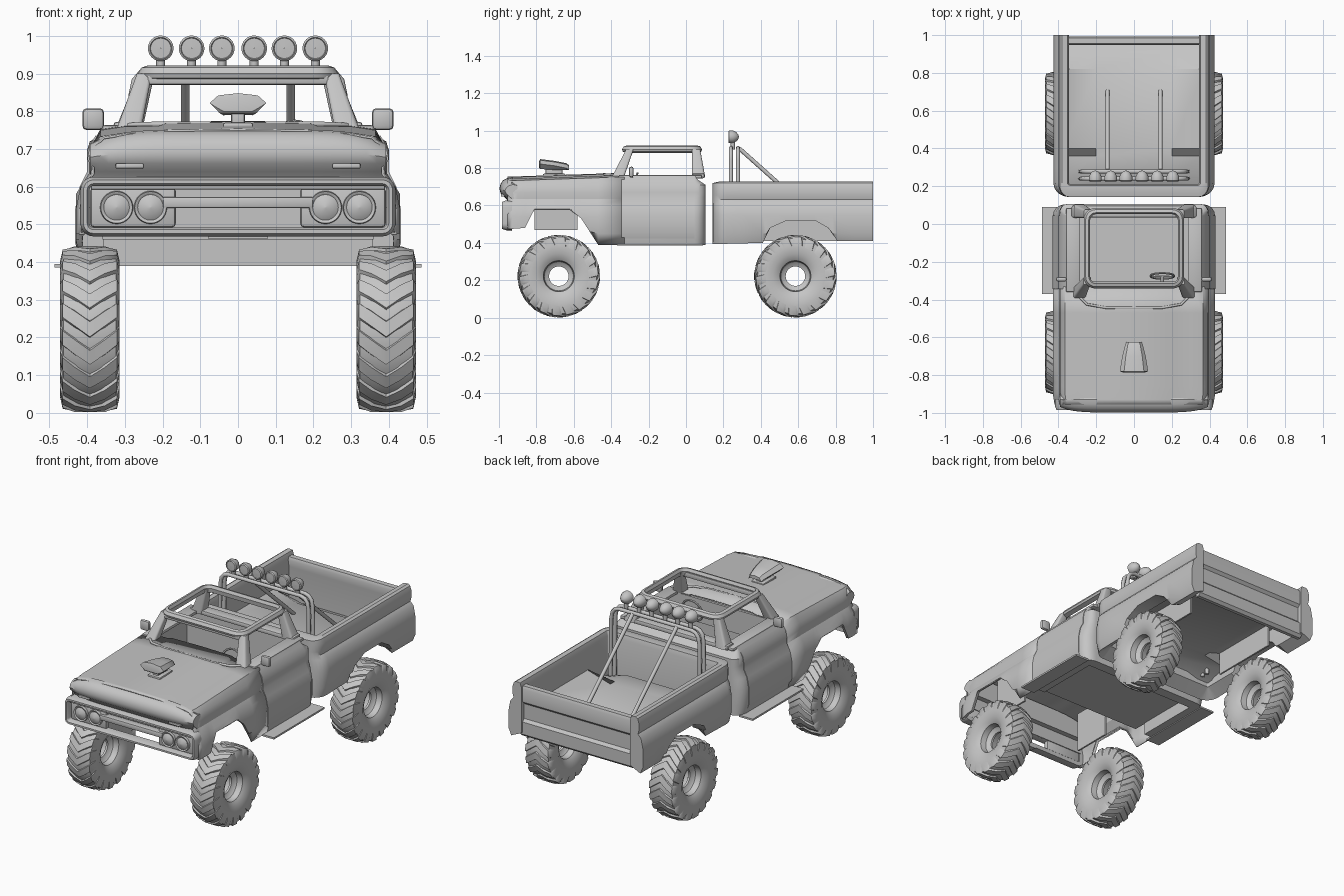
import bpy, bmesh
from math import sin, cos, pi
from mathutils import Vector

if "Cube" in bpy.data.objects:
    bpy.data.objects.remove(bpy.data.objects["Cube"])

grey = bpy.data.materials.new("plain grey")
grey.use_nodes = True
grey.diffuse_color = (0.56, 0.56, 0.56, 1)
grey.node_tree.nodes["Principled BSDF"].inputs["Base Color"].default_value = grey.diffuse_color


def finish(name, bm, angle=0.6):
    bmesh.ops.recalc_face_normals(bm, faces=bm.faces)
    me = bpy.data.meshes.new(name)
    bm.to_mesh(me)
    bm.free()
    me.materials.append(grey)
    me.shade_smooth()
    me.set_sharp_from_angle(angle=angle)
    ob = bpy.data.objects.new(name, me)
    bpy.context.scene.collection.objects.link(ob)
    return ob


def add_loft(bm, rings, closed=True, caps=True, wrap=False):
    vs = [[bm.verts.new(p) for p in ring] for ring in rings]
    n, m = len(vs), len(vs[0])
    for i in range(n if wrap else n - 1):
        a, b = vs[i], vs[(i + 1) % n]
        for j in range(m if closed else m - 1):
            k = (j + 1) % m
            bm.faces.new((a[j], a[k], b[k], b[j]))
    if caps and closed and not wrap:
        bm.faces.new(vs[0])
        bm.faces.new(vs[-1])


def loft(name, rings, **kw):
    bm = bmesh.new()
    add_loft(bm, rings, **kw)
    return finish(name, bm)


def box(name, lo, hi, bevel=0.0):
    bm = bmesh.new()
    bmesh.ops.create_cube(bm, size=1)
    for v in bm.verts:
        v.co = [l + (h - l) * (c + 0.5) for l, h, c in zip(lo, hi, v.co)]
    if bevel:
        bmesh.ops.bevel(bm, geom=bm.edges[:], offset=bevel, segments=2, affect='EDGES', profile=0.5)
    return finish(name, bm)


def side_box(name, x0, x1, y, z, bevel=0.0):
    for side, s in (("left", 1), ("right", -1)):
        a, b = sorted((s * x0, s * x1))
        box(f"{side}_{name}", (a, y[0], z[0]), (b, y[1], z[1]), bevel)


def lathe_rings(profile, loc, axis, n):
    rings = []
    for i in range(n):
        t = 2 * pi * i / n
        rings.append([Vector(loc) + (Vector((a, r * cos(t), r * sin(t))) if axis == "x"
                      else Vector((r * cos(t), a, r * sin(t)))) for a, r in profile])
    return rings


def tube(name, pts, radius):
    cu = bpy.data.curves.new(name, 'CURVE')
    cu.dimensions, cu.bevel_depth, cu.bevel_resolution, cu.use_fill_caps = '3D', radius, 2, True
    sp = cu.splines.new('POLY')
    sp.points.add(len(pts) - 1)
    for p, q in zip(sp.points, pts):
        p.co = (*q, 1)
    cu.materials.append(grey)
    bpy.context.scene.collection.objects.link(bpy.data.objects.new(name, cu))


def rounded_rect(u0, u1, v0, v1, r, seg=5):
    pts = []
    for k, (cu, cv) in enumerate(((u1 - r, v1 - r), (u0 + r, v1 - r), (u0 + r, v0 + r), (u1 - r, v0 + r))):
        for i in range(seg + 1):
            t = (k + i / seg) * pi / 2
            pts.append((cu + r * cos(t), cv + r * sin(t)))
    return pts


def arch(y, stops):
    for (y0, z0), (y1, z1) in zip(stops, stops[1:]):
        if y0 <= y <= y1:
            return z0 + (z1 - z0) * (y - y0) / (y1 - y0)
    return stops[-1][1]


def u_sweep(name, half, ys, turn, s, r, section, stops):
    """Sweep a wall section round a U; its outer shape flattens across the closed end."""
    path = [(half, y, 1, 0) for y in ys]
    for i in range(7):
        t = i * pi / 12
        path.append((half - r + r * cos(t), turn - s * r + s * r * sin(t), cos(t), s * sin(t)))
    path += [(-x, y, -nx, ny) for x, y, nx, ny in reversed(path)]
    rings = []
    for x, y, nx, ny in path:
        flat = [(d * nx * nx if d > -0.03 else d, z) for d, z in section]
        rings.append([(x + d * nx, y + d * ny, max(z, arch(y, stops))) for d, z in flat])
    return loft(name, rings)


# Wheels: lathed tyre on a deep open rim, and chevron lugs
half_tyre = [(0.006, 0.052), (0.014, 0.07), (0.022, 0.078), (0.054, 0.083), (0.06, 0.092), (0.074, 0.12),
             (0.077, 0.17), (0.07, 0.202), (0.03, 0.213)]
tyre = half_tyre + [(-x, r) for x, r in reversed(half_tyre)]
lug = [(0, 0, 0.221), (0.04, 0.13, 0.22), (0.072, 0.24, 0.211), (0.079, 0.28, 0.18)]
for end, y in (("front", -0.68), ("rear", 0.585)):
    for side, x in (("left", 0.393), ("right", -0.393)):
        hub = Vector((x, y, 0.222))
        bm = bmesh.new()
        add_loft(bm, lathe_rings(tyre, hub, "x", 48), wrap=True)
        for k in range(36):
            s, base = (1, -1)[k % 2], 2 * pi * (k // 2) / 18
            rings = []
            for u, off, top in lug:
                corners = ((-0.13, top - 0.02), (-0.09, top), (0.09, top), (0.13, top - 0.02))
                rings.append([hub + Vector((s * u, -r * cos(base + off + w), r * sin(base + off + w)))
                              for w, r in corners])
            add_loft(bm, rings)
        finish(f"{end}_{side}_wheel", bm)

# Front clip: hood, fenders and cowl with wheel arches
half_clip = [(0.415, 0.39), (0.43, 0.45), (0.43, 0.54), (0.418, 0.60), (0.395, 0.635), (0.396, 0.67),
             (0.388, 0.71), (0.365, 0.738), (0.30, 0.748), (0.21, 0.75), (0.19, 0.757), (0, 0.76)]
clip = half_clip + [(-x, z) for x, z in reversed(half_clip[:-1])]
front_arch = [(-1, 0.47), (-0.86, 0.48), (-0.81, 0.58), (-0.62, 0.58), (-0.56, 0.53), (-0.47, 0.39), (0.2, 0.39)]
rings = []
for y in (-0.955, -0.93, -0.9, -0.86, -0.835, -0.81, -0.7, -0.62, -0.59, -0.56, -0.515, -0.47, -0.33):
    rise = 0.02 * (y + 0.95) / 0.6 - 0.006
    taper = 1 - 0.4 * max(0, -0.9 - y)
    rings.append([(x * taper, y, max(z, arch(y, front_arch)) + (rise if z > 0.73 else 0)) for x, z in clip])
shell = loft("front_fenders_and_hood", rings, closed=False)
thick = shell.modifiers.new("thickness", 'SOLIDIFY')
thick.thickness = 0.006

# Rolled nose of the hood
nose = [(-0.90, 0.735), (-0.93, 0.751), (-0.955, 0.747), (-0.978, 0.735), (-0.992, 0.715), (-0.998, 0.69),
        (-0.99, 0.662), (-0.965, 0.64), (-0.95, 0.62), (-0.90, 0.62)]
rings = []
for i in range(-16, 17):
    k = abs(i / 16) ** 6
    rings.append([(0.392 * i / 16, y + (0.03 * k if y < -0.94 else 0), z - 0.4 * k * max(0, z - 0.66))
                  for y, z in nose])
loft("hood_nose", rings)
side_box("nose_vent", 0.25, 0.325, (-0.99, -0.96), (0.648, 0.662), 0.004)

# Grille surround, bars and headlights, open below the main bar
frame = []
for inset, y in ((0, -0.93), (0, -0.965), (0.008, -0.985), (0.018, -0.985), (0.024, -0.975), (0.024, -0.93)):
    frame.append([(x, y, z) for x, z in
                  rounded_rect(-0.418 + inset, 0.418 - inset, 0.468 + inset, 0.626 - inset, 0.035 - inset)])
loft("grille_surround", frame, wrap=True)
box("grille_back", (-0.4, -0.932, 0.545), (0.4, -0.925, 0.615))
box("grille_bar", (-0.2, -0.972, 0.543), (0.2, -0.93, 0.573), 0.006)
box("grille_upper_bar", (-0.39, -0.97, 0.592), (0.39, -0.93, 0.604), 0.004)
box("lower_valance", (-0.08, -0.96, 0.463), (0.08, -0.93, 0.472))
side_box("headlight_panel", 0.165, 0.392, (-0.958, -0.93), (0.492, 0.598), 0.01)
lamp = [(-0.022, 0.0005), (-0.019, 0.02), (-0.01, 0.034), (-0.012, 0.036), (-0.014, 0.042), (0, 0.044)]
for i, x in enumerate((-0.322, -0.232, 0.232, 0.322)):
    loft(f"headlight_{i + 1}", lathe_rings(lamp, (x, -0.957, 0.545), "y", 28), closed=False, wrap=True)

# Inner wheel wells, firewall and dashboard
side_box("front_inner_well", 0.28, 0.29, (-0.81, -0.58), (0.47, 0.70))
side_box("rear_inner_well", 0.27, 0.28, (0.40, 0.81), (0.41, 0.54))
box("firewall", (-0.36, -0.42, 0.47), (0.36, -0.41, 0.74))
box("dashboard", (-0.36, -0.345, 0.62), (0.36, -0.33, 0.755))

# Cab tub, doors, floor and running boards
cab_wall = [(0, 0.39), (0.014, 0.45), (0.014, 0.54), (0.002, 0.60), (-0.018, 0.64), (-0.018, 0.67),
            (-0.025, 0.71), (-0.042, 0.738), (-0.055, 0.757), (-0.06, 0.757), (-0.06, 0.39)]
u_sweep("cab_tub", 0.415, (-0.335, -0.15), 0.105, 1, 0.06, cab_wall, [(-1, 0.39), (1, 0.39)])
for side, s in (("left", 1), ("right", -1)):
    loft(f"{side}_door", [[(s * (0.418 + d), y, max(z, 0.41)) for d, z in cab_wall[:8]]
                          for y in (-0.345, 0.045)])
    loft(f"{side}_mirror_arm", [[(s * (x + a), -0.29 + b, z)
                                 for a, b in rounded_rect(-0.006, 0.006, -0.006, 0.006, 0.003, 2)]
                                for x, z in ((0.35, 0.735), (0.37, 0.765))])
box("cab_floor", (-0.36, -0.415, 0.46), (0.36, 0.06, 0.47))
side_box("belt_sill", 0.285, 0.36, (-0.36, 0.085), (0.745, 0.763), 0.006)
box("rear_window_sill", (-0.33, 0.035, 0.745), (0.33, 0.098, 0.772), 0.008)
side_box("running_board", 0.40, 0.487, (-0.37, 0.09), (0.385, 0.395))
side_box("mirror", 0.355, 0.413, (-0.305, -0.28), (0.75, 0.808), 0.012)

# Open roof frame on tapered pillars
roof = []
for inset, z in ((0, 0.888), (-0.004, 0.9), (0.006, 0.916), (0.022, 0.921), (0.03, 0.905), (0.026, 0.88)):
    roof.append([(x, y, z) for x, y in
                 rounded_rect(-0.262 + inset, 0.262 - inset, -0.338 + inset, 0.082 - inset, 0.06 - inset)])
loft("roof_frame", roof, wrap=True)
box("windshield_header", (-0.24, -0.33, 0.87), (0.24, -0.305, 0.9), 0.006)
for side, s in (("left", 1), ("right", -1)):
    for name, low, high in (("windshield", (0.29, -0.365, 0.75, 0.033), (0.248, -0.3, 0.9, 0.02)),
                            ("rear", (0.29, 0.067, 0.75, 0.036), (0.243, 0.054, 0.9, 0.022))):
        loft(f"{side}_{name}_pillar", [[(s * x + a, y + b, z) for a, b in rounded_rect(-w, w, -w, w, w * 0.4, 3)]
                                       for x, y, z, w in (low, high)])
tube("windshield_base", [(-0.29, -0.385, 0.762), (-0.25, -0.425, 0.765), (-0.15, -0.443, 0.766),
                         (0.15, -0.443, 0.766), (0.25, -0.425, 0.765), (0.29, -0.385, 0.762)], 0.007)

# Steering wheel and column
loft("steering_wheel", [[(0.15 + (0.062 + 0.006 * cos(v)) * cos(u), -0.275 + 0.006 * sin(v) + 0.015 * sin(u),
                          0.71 + (0.062 + 0.006 * cos(v)) * sin(u)) for v in (i * pi / 3 for i in range(6))]
                        for u in (2 * pi * i / 28 for i in range(28))], wrap=True)
tube("steering_column", [(0.15, -0.275, 0.71), (0.15, -0.34, 0.69)], 0.01)
tube("steering_spoke", [(0.09, -0.275, 0.71), (0.21, -0.275, 0.71)], 0.006)

# Hood scoop on its intake
scoop = []
for y, top, w, low in ((-0.785, 0.838, 0.06, 0.80), (-0.78, 0.848, 0.075, 0.795), (-0.7, 0.838, 0.062, 0.79),
                       (-0.64, 0.826, 0.047, 0.79), (-0.625, 0.815, 0.04, 0.795)):
    scoop.append([(x * w, y, z) for x, z in ((-0.65, low), (-1, top - 0.026), (-0.7, top - 0.006), (0, top),
                                            (0.7, top - 0.006), (1, top - 0.026), (0.65, low))])
loft("hood_scoop", scoop)
box("intake_neck", (-0.018, -0.75, 0.75), (0.018, -0.66, 0.80), 0.006)
box("intake_base", (-0.04, -0.765, 0.755), (0.04, -0.645, 0.77), 0.006)

# Cargo bed walls, floor sloping up over the wheels, and tailgate
bed_wall = [(-0.005, 0.395), (0.012, 0.45), (0.012, 0.55), (0, 0.61), (-0.02, 0.632), (-0.014, 0.655),
            (-0.014, 0.695), (-0.022, 0.72), (-0.035, 0.728), (-0.062, 0.726), (-0.07, 0.70), (-0.07, 0.44)]
rear_arch = [(0, 0.39), (0.41, 0.40), (0.45, 0.48), (0.54, 0.52), (0.69, 0.52), (0.76, 0.48), (0.81, 0.41), (1, 0.41)]
u_sweep("bed_walls", 0.415, (1.0, 0.9, 0.81, 0.785, 0.76, 0.725, 0.69, 0.62, 0.54, 0.495, 0.45, 0.43, 0.41, 0.3),
        0.143, -1, 0.075, bed_wall, rear_arch)
rings = []
for y, mid, edge in ((0.18, 0.47, 0.47), (0.26, 0.53, 0.48), (0.36, 0.53, 0.5), (0.4, 0.53, 0.58),
                     (0.82, 0.53, 0.58), (0.91, 0.48, 0.47), (0.96, 0.46, 0.46)):
    top = [(-0.37, edge), (-0.2, mid), (0.2, mid), (0.37, edge)]
    rings.append([(x, y, z) for x, z in top] + [(x, y, z - 0.01) for x, z in reversed(top)])
loft("bed_floor", rings)
gate = [(0.975, 0.415), (0.99, 0.43), (0.99, 0.50), (0.975, 0.515), (0.975, 0.60), (0.99, 0.615), (0.992, 0.69),
        (0.985, 0.706), (0.955, 0.706), (0.948, 0.69), (0.955, 0.65), (0.955, 0.415)]
loft("tailgate", [[(x, y, z) for y, z in gate] for x in (-0.36, 0.36)])

# Roll bar hoops, braces and roof lights
for i, y in enumerate((0.24, 0.278)):
    hoop = [(0.285, y, 0.47), (0.28, y, 0.84), (0.272, y, 0.88), (0.255, y, 0.9), (0.23, y, 0.908)]
    tube(f"roll_hoop_{i + 1}", hoop + [(-x, yy, z) for x, yy, z in reversed(hoop)], 0.011)
for side, s in (("left", 1), ("right", -1)):
    tube(f"{side}_roll_brace", [(s * 0.14, 0.285, 0.905), (s * 0.14, 0.705, 0.53)], 0.011)
spot = [(-0.022, 0.0005), (-0.021, 0.027), (-0.024, 0.029), (-0.02, 0.034), (0, 0.034), (0.02, 0.024),
        (0.03, 0.012), (0.033, 0.0005)]
for i, x in enumerate((-0.205, -0.123, -0.043, 0.043, 0.123, 0.205)):
    loft(f"spot_light_{i + 1}", lathe_rings(spot, (x, 0.25, 0.967), "y", 24), closed=False, wrap=True)
    tube(f"spot_stem_{i + 1}", [(x, 0.25, 0.90), (x, 0.25, 0.94)], 0.012)
